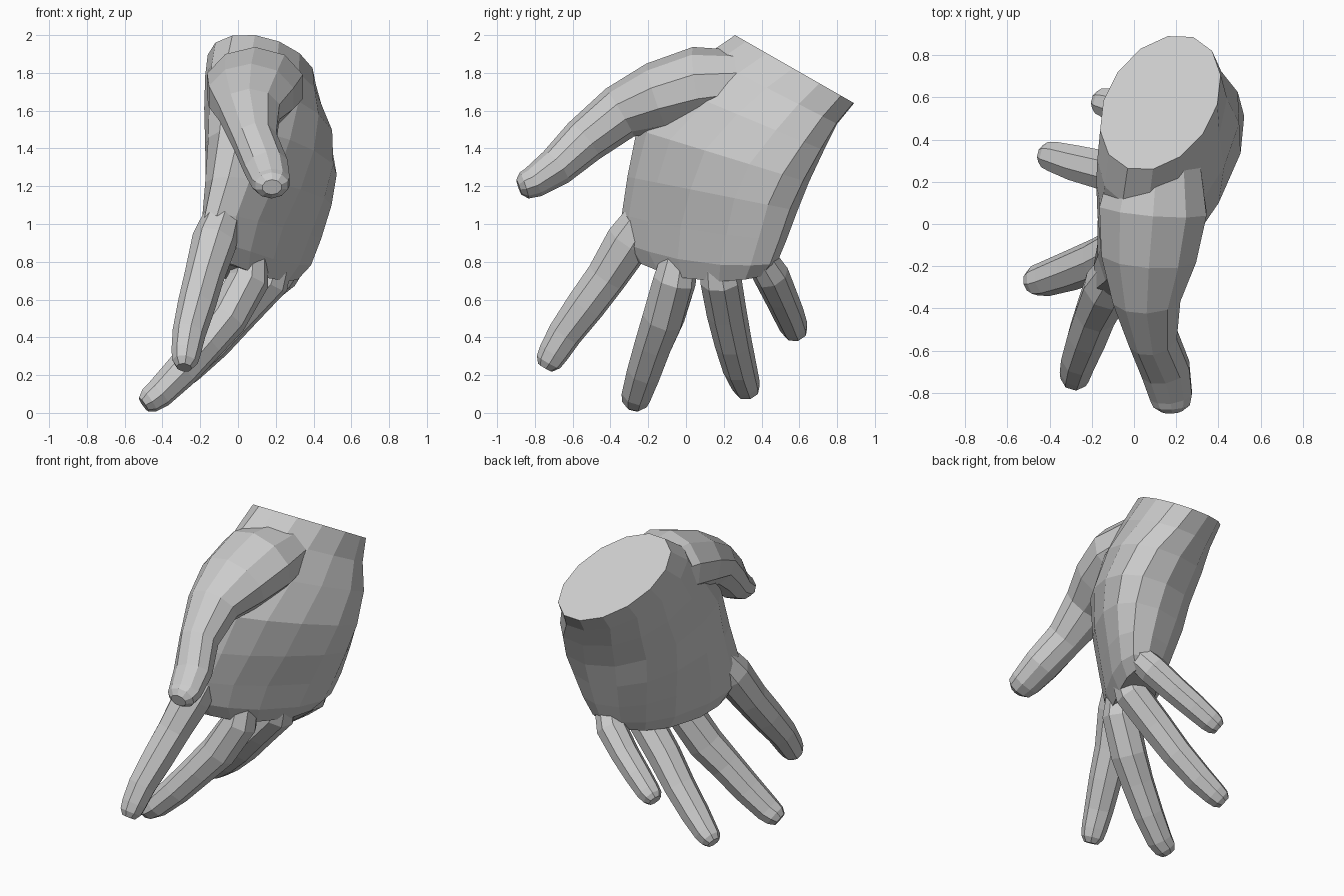
import bpy, bmesh, math
from mathutils import Vector


def skin(name, rings):
    """Join a list of closed point rings into a capped, flat-faced loft."""
    bm = bmesh.new()
    loops = [[bm.verts.new(p) for p in ring] for ring in rings]
    n = len(loops[0])
    for a, b in zip(loops, loops[1:]):
        for i in range(n):
            j = (i + 1) % n
            bm.faces.new((a[i], a[j], b[j], b[i]))
    bm.faces.new(loops[0][::-1])
    bm.faces.new(loops[-1])
    bmesh.ops.recalc_face_normals(bm, faces=bm.faces)
    mesh = bpy.data.meshes.new(name)
    bm.to_mesh(mesh)
    bm.free()
    obj = bpy.data.objects.new(name, mesh)
    bpy.context.collection.objects.link(obj)
    return obj


def spow(v, e):
    return math.copysign(abs(v) ** e, v)


def palm_ring(index_edge, pinky_edge, thick, wedge, skew, bulge, power, n=14):
    """Sheared oval between the hand edges, thicker at the little finger."""
    q, p = Vector(index_edge), Vector(pinky_edge)
    centre, half = (q + p) / 2, (p - q) / 2
    down = Vector((0, half.z, -half.y)).normalized()
    ring = []
    for i in range(n):
        a = 2 * math.pi * i / n
        c, s = spow(math.cos(a), power), spow(math.sin(a), power)
        t = thick * (1 + wedge * c)
        ring.append(centre + half * c + Vector((t * s, 0, 0))
                    + Vector((0, half.y, half.z)) * skew * s
                    + down * bulge * (1 - c * c))
    return ring


def digit(name, path, side, n=8):
    """Tapered limb through (x, y, z, side radius, depth radius) points."""
    # Extra ring near the end rounds off the tip
    a, b = path[-2], path[-1]
    mid = [a[i] + (b[i] - a[i]) * .62 for i in range(3)]
    path = path[:-1] + [(*mid, a[3] * .87, a[4] * .87), b]
    pts = [Vector(p[:3]) for p in path]
    rings = []
    for i, p in enumerate(path):
        t = (pts[min(i + 1, len(pts) - 1)] - pts[max(i - 1, 0)]).normalized()
        u = Vector(side)
        u = (u - t * u.dot(t)).normalized()
        v = t.cross(u)
        rings.append([pts[i] + u * p[3] * math.cos(2 * math.pi * (k + .5) / n) * 1.05
                      + v * p[4] * math.sin(2 * math.pi * (k + .5) / n) * 1.05
                      for k in range(n)])
    return skin(name, rings)


# Palm and wrist: index edge, pinky edge, thickness, wedge, skew, end bulge, squareness
palm = [
    ((0.09, 0.26, 2.00), (0.16, 0.89, 1.64), 0.285, 0.00, 0.20, 0.00, 1.0),
    ((0.07, 0.10, 1.89), (0.19, 0.80, 1.53), 0.30, 0.05, 0.18, 0.00, 0.95),
    ((0.05, -0.06, 1.72), (0.25, 0.73, 1.39), 0.32, 0.12, 0.10, 0.00, 0.9),
    ((0.01, -0.26, 1.50), (0.29, 0.65, 1.22), 0.31, 0.20, 0.05, 0.00, 0.9),
    ((-0.05, -0.31, 1.25), (0.30, 0.59, 1.07), 0.275, 0.25, 0.0, 0.00, 0.9),
    ((-0.11, -0.34, 1.05), (0.30, 0.53, 0.91), 0.22, 0.25, 0.0, 0.02, 0.85),
    ((-0.13, -0.33, 0.90), (0.29, 0.48, 0.79), 0.18, 0.20, 0.0, 0.05, 0.85),
    ((-0.10, -0.26, 0.80), (0.26, 0.43, 0.73), 0.13, 0.15, 0.0, 0.065, 0.85),
]
skin("palm", [palm_ring(*r) for r in palm])

# Thumb, with its fleshy base merging into the wrist
digit("thumb", [
    (0.11, 0.34, 1.75, 0.20, 0.16),
    (0.09, 0.07, 1.73, 0.255, 0.20),
    (0.07, -0.15, 1.67, 0.225, 0.18),
    (0.06, -0.35, 1.59, 0.16, 0.14),
    (0.09, -0.54, 1.44, 0.115, 0.12),
    (0.15, -0.69, 1.30, 0.115, 0.10),
    (0.175, -0.81, 1.22, 0.10, 0.08),
    (0.18, -0.885, 1.195, 0.05, 0.04),
], (1, 0, 0), 10)

# Four fingers: (x, y, z, radius) along each centre line
fingers = {
    "index_finger": [(-0.06, -0.18, 1.10, .09), (-0.125, -0.30, 0.91, .12),
                     (-0.18, -0.42, 0.72, .105), (-0.22, -0.53, 0.57, .10),
                     (-0.26, -0.64, 0.42, .088), (-0.275, -0.70, 0.32, .078),
                     (-0.285, -0.745, 0.24, .042)],
    "middle_finger": [(0.08, -0.02, 0.90, .08), (0.055, -0.06, 0.70, .11),
                      (-0.06, -0.12, 0.50, .11), (-0.17, -0.17, 0.37, .10),
                      (-0.30, -0.22, 0.22, .092), (-0.42, -0.26, 0.10, .08),
                      (-0.50, -0.275, 0.045, .045)],
    "ring_finger": [(0.22, 0.16, 0.86, .08), (0.17, 0.185, 0.70, .105),
                    (0.01, 0.215, 0.53, .102), (-0.13, 0.25, 0.37, .095),
                    (-0.27, 0.285, 0.235, .087), (-0.37, 0.315, 0.15, .074),
                    (-0.435, 0.33, 0.105, .042)],
    "little_finger": [(0.31, 0.38, 0.84, .08), (0.23, 0.45, 0.73, .092),
                      (0.10, 0.50, 0.62, .085), (-0.02, 0.54, 0.53, .08),
                      (-0.12, 0.57, 0.455, .072), (-0.18, 0.585, 0.415, .042)],
}
for name, pts in fingers.items():
    digit(name, [(x, y, z, r, r * 0.95) for x, y, z, r in pts], (0.3, 1, 0))
